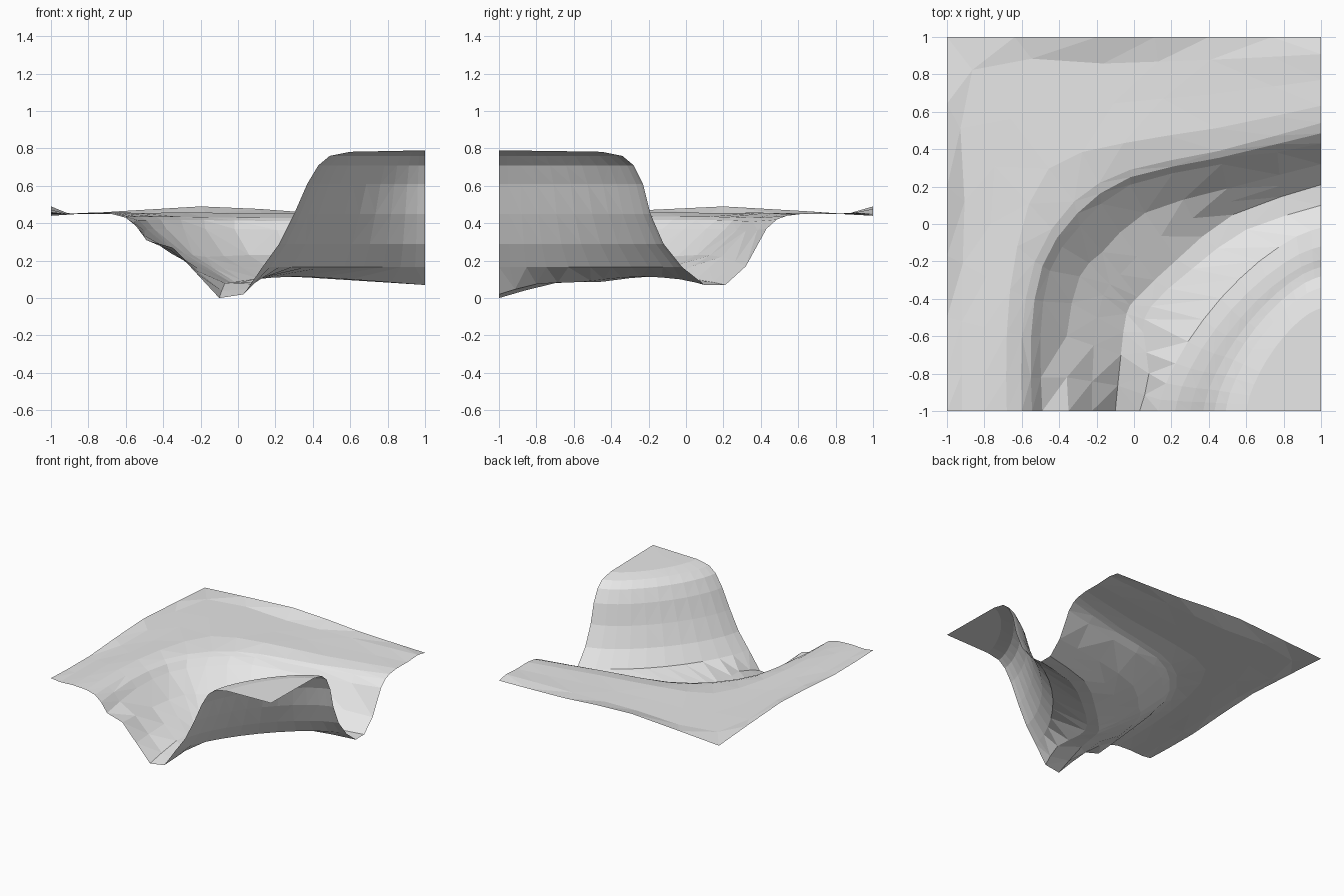
import bpy, bmesh, math, random
from mathutils import Vector

if "Cube" in bpy.data.objects:
    bpy.data.objects.remove(bpy.data.objects["Cube"])

random.seed(4)
SUB = 2          # sub-steps between stations along the valley
STATIONS = 7     # front edge -> round the bend -> right edge

# Lines running along the valley, from the outer border inwards
border = [(-1, -1, .46), (-1, -.5, .45), (-1, .2, .49), (-1, 1, .44),
          (-.2, 1, .49), (.4, 1, .455), (1, 1, .44)]
rim = [(-.6, -1, .43), (-.6, -.6, .435), (-.53, -.2, .435), (-.32, .12, .435),
       (-.02, .29, .43), (.45, .39, .43), (1, .54, .44)]
upper_wall = [(-.49, -1, .31), (-.5, -.6, .36), (-.45, -.25, .37), (-.29, -.01, .37),
              (-.02, .21, .37), (.47, .32, .36), (1, .43, .37)]
lower_wall = [(-.35, -1, .27), (-.36, -.6, .24), (-.29, -.28, .24), (-.17, -.15, .22),
              (.06, .06, .23), (.5, .19, .22), (1, .32, .17)]
floor_outer = [(-.1, -1, 0), (-.07, -.7, .08), (-.04, -.48, .085), (.02, -.39, .095),
               (.23, -.19, .115), (.53, .05, .10), (1, .21, .07)]
floor_inner = [(.03, -1, .02), (.08, -.8, .075), (.05, -.58, .085), (.09, -.44, .10),
               (.31, -.24, .115), (.6, -.03, .10), (1, .1, .07)]


def blend(a, b, t):
    return [tuple(Vector(p).lerp(Vector(q), t)) for p, q in zip(a, b)]


def hill_ring(a, b, z):
    """Flattened quarter contour about the front right corner."""
    pts = []
    for k in range(STATIONS):
        t = math.pi / 2 * k / (STATIONS - 1)
        c, s = max(math.cos(t), 0), max(math.sin(t), 0)
        c, s = (0 if v < 1e-6 else v ** 1.4 for v in (c, s))
        pts.append((1 - a * c, -1 + b * s, z))
    return pts


def smooth_line(pts):
    """Curve through the points, kept inside the square."""
    p = [Vector(q) for q in pts]
    p = [p[0]] + p + [p[-1]]
    out = []
    for i in range(1, len(p) - 2):
        for k in range(SUB):
            t = k / SUB
            a, b, c, d = p[i - 1:i + 3]
            out.append(.5 * (2 * b + (c - a) * t + (2 * a - 5 * b + 4 * c - d) * t * t
                             + (3 * b - a - 3 * c + d) * t ** 3))
    out.append(p[-1])
    return [Vector((min(1, max(-1, v.x)), min(1, max(-1, v.y)), max(0, v.z))) for v in out]


# Plateau, outer wall, valley floor
flat_rim = [(x, y, .455) for x, y, z in rim]
lines = [border]
for t in (.2, .5, .8):
    lines.append([(x, y, .453 + random.uniform(-.005, .005))
                  for x, y, z in blend(border, flat_rim, t)])
lip = [(x, y, z + .015) for x, y, z in blend(rim, upper_wall, .5)]
lines += [rim, lip, upper_wall, lower_wall, blend(lower_wall, floor_outer, .5),
          floor_outer, floor_inner]
# Hill in the corner: reach along front edge, reach along right edge, height
for a, b, z in ((.87, .98, .165), (.78, .88, .29), (.70, .81, .45), (.63, .77, .61),
                (.57, .72, .71), (.51, .66, .76), (.40, .55, .782), (.2, .3, .786),
                (0, 0, .79)):
    lines.append(hill_ring(a, b, z))

bm = bmesh.new()
rows = [[bm.verts.new(v) for v in smooth_line(l)] for l in lines]
for r0, r1 in zip(rows, rows[1:]):
    for j in range(len(r0) - 1):
        bm.faces.new((r0[j], r1[j], r1[j + 1], r0[j + 1]))
bmesh.ops.remove_doubles(bm, verts=bm.verts[:], dist=1e-4)
bmesh.ops.triangulate(bm, faces=bm.faces[:])

mesh = bpy.data.meshes.new("terrain")
bm.to_mesh(mesh)
bm.free()
grey = bpy.data.materials.new("light grey")
grey.diffuse_color = (.8, .8, .8, 1)
grey.use_nodes = True
grey.node_tree.nodes["Principled BSDF"].inputs["Base Color"].default_value = grey.diffuse_color
mesh.materials.append(grey)
bpy.context.collection.objects.link(bpy.data.objects.new("terrain", mesh))
